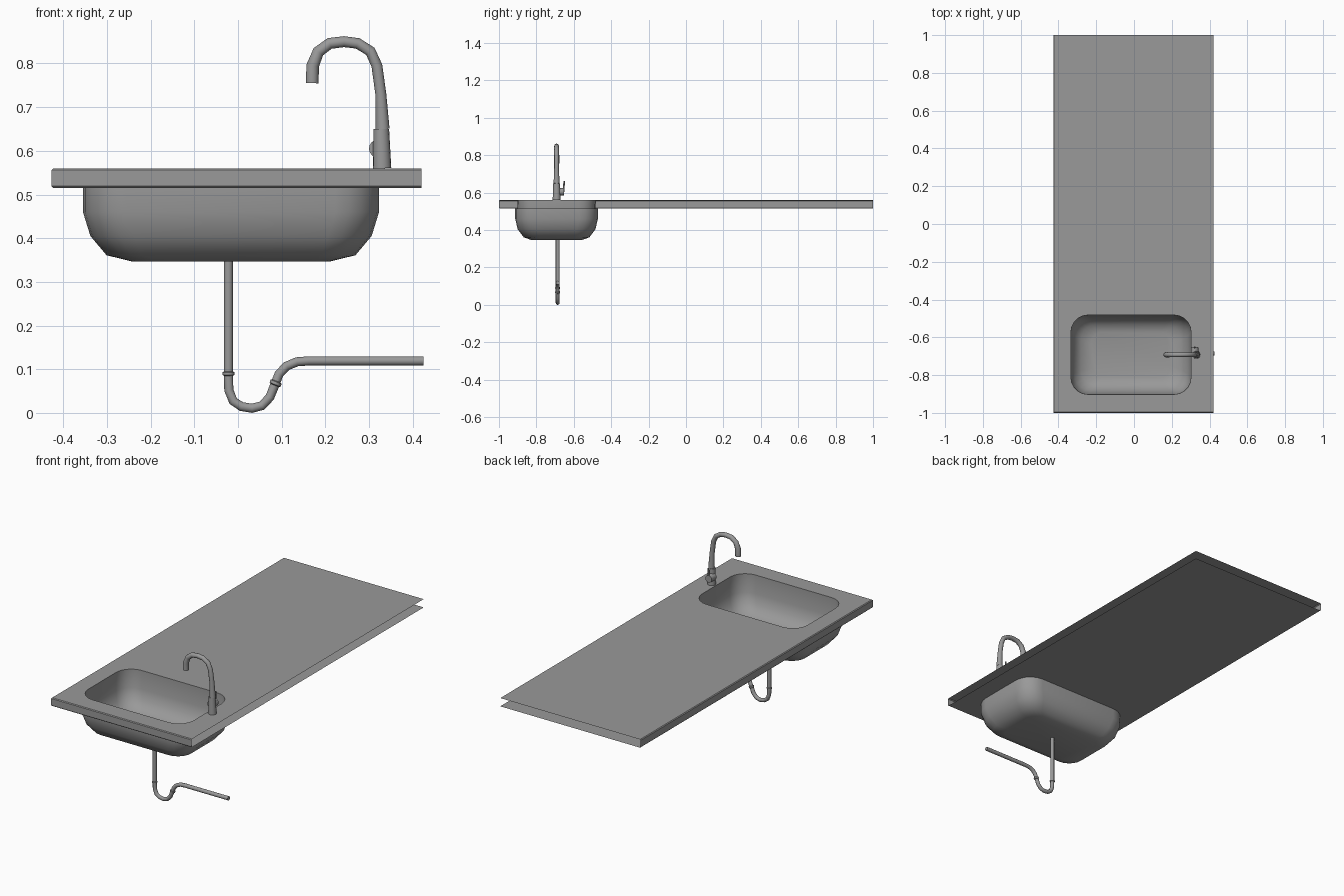
import bpy, bmesh, math
from mathutils import Vector

if "Cube" in bpy.data.objects:
    bpy.data.objects.remove(bpy.data.objects["Cube"], do_unlink=True)

GREY = (0.32, 0.32, 0.32, 1)
steel = bpy.data.materials.new("brushed grey")
steel.use_nodes = True
steel.diffuse_color = GREY
steel.node_tree.nodes["Principled BSDF"].inputs["Base Color"].default_value = GREY


def finish(name, bm, angle=40, fix=True):
    if fix:
        bmesh.ops.recalc_face_normals(bm, faces=bm.faces)
    mesh = bpy.data.meshes.new(name)
    bm.to_mesh(mesh)
    bm.free()
    mesh.materials.append(steel)
    obj = bpy.data.objects.new(name, mesh)
    bpy.context.scene.collection.objects.link(obj)
    bpy.ops.object.select_all(action="DESELECT")
    obj.select_set(True)
    bpy.context.view_layer.objects.active = obj
    bpy.ops.object.shade_smooth_by_angle(angle=math.radians(angle))
    return obj


def skin(bm, rings):
    """Join successive closed rings with quads."""
    for a, b in zip(rings, rings[1:]):
        for i in range(len(a)):
            j = (i + 1) % len(a)
            bm.faces.new((a[i], a[j], b[j], b[i]))


def rounded_ring(bm, hx, hy, r, z, steps=5):
    """Rounded rectangle around the basin centre."""
    ring = []
    for k, (sx, sy) in enumerate([(1, 1), (-1, 1), (-1, -1), (1, -1)]):
        for s in range(steps + 1):
            a = math.pi / 2 * (k + s / steps)
            ring.append(bm.verts.new((BASIN_X + sx * (hx - r) + r * math.cos(a),
                                      BASIN_Y + sy * (hy - r) + r * math.sin(a), z)))
    return ring


def tube(name, path, y, sides=12):
    """Tube along (x, z, radius) points in a plane of constant y."""
    bm = bmesh.new()
    rings = []
    for i, (x, z, r) in enumerate(path):
        p, q = path[max(i - 1, 0)], path[min(i + 1, len(path) - 1)]
        t = Vector((q[0] - p[0], 0, q[1] - p[1])).normalized()
        n = Vector((-t.z, 0, t.x))
        ring = []
        for s in range(sides):
            a = math.tau * s / sides
            v = Vector((x, y, z)) + r * (n * math.cos(a) + Vector((0, 1, 0)) * math.sin(a))
            ring.append(bm.verts.new(v))
        rings.append(ring)
    skin(bm, rings)
    bm.faces.new(rings[0])
    bm.faces.new(rings[-1])
    return finish(name, bm)


def rod(name, start, end, r1, r2, sides=16):
    """Capped cylinder or cone between two points."""
    a, b = Vector(start), Vector(end)
    bm = bmesh.new()
    bmesh.ops.create_cone(bm, cap_ends=True, segments=sides, radius1=r1, radius2=r2,
                          depth=(b - a).length)
    rot = (b - a).to_track_quat("Z", "Y")
    for v in bm.verts:
        v.co = rot @ v.co + (a + b) / 2
    return finish(name, bm)


BASIN_X, BASIN_Y = -0.016, -0.692
X0, X1, Y0, Y1 = -0.427, 0.42, -1.0, 1.0
TOP, LOW, EDGE = 0.56, 0.515, 0.004


# Worktop sheets, each with an opening for the basin
def sheet(name, z, hx, hy, r, up):
    bm = bmesh.new()
    outer = [bm.verts.new((x, y, z)) for x, y in
             [(X0 + EDGE, Y0 + EDGE), (X1, Y0 + EDGE), (X1, Y1), (X0 + EDGE, Y1)]]
    edges = []
    for ring in (outer, rounded_ring(bm, hx, hy, r, z)):
        edges += [bm.edges.new((ring[i - 1], ring[i])) for i in range(len(ring))]
    bmesh.ops.triangle_fill(bm, use_beauty=True, use_dissolve=False, edges=edges)
    for f in bm.faces:
        f.normal_update()
        if f.normal.z * up < 0:
            f.normal_flip()
    finish(name, bm, fix=False)


sheet("worktop_top", TOP, 0.318, 0.21, 0.09, 1)
sheet("worktop_underside", LOW, 0.339, 0.221, 0.1, -1)

# Chamfered rim on the front and right; the other two sides stay open
bm = bmesh.new()
rows = []
for inset, z in [(EDGE, TOP), (0, TOP - EDGE), (0, LOW + EDGE), (EDGE, LOW)]:
    rows.append([bm.verts.new(p) for p in
                 [(X1, Y0 + inset, z), (X0 + inset, Y0 + inset, z), (X0 + inset, Y1, z)]])
for a, b in zip(rows, rows[1:]):
    for i in range(2):
        bm.faces.new((a[i], a[i + 1], b[i + 1], b[i]))
finish("worktop_rim", bm, 30, fix=False)


# Basin: inner bowl and outer shell
def bowl(name, levels, inside):
    bm = bmesh.new()
    rings = [rounded_ring(bm, *lv) for lv in levels]
    skin(bm, rings)
    floor = bm.faces.new(rings[-1])
    bmesh.ops.recalc_face_normals(bm, faces=bm.faces)
    floor.normal_update()
    if (floor.normal.z > 0) != inside:
        bmesh.ops.reverse_faces(bm, faces=bm.faces)
    finish(name, bm, 50, fix=False)


bowl("basin_inside", [(0.318, 0.21, 0.09, TOP), (0.317, 0.207, 0.09, 0.46),
                      (0.3, 0.19, 0.09, 0.41), (0.265, 0.16, 0.08, 0.372),
                      (0.21, 0.12, 0.06, 0.36)], True)
bowl("basin_shell", [(0.339, 0.221, 0.1, LOW), (0.339, 0.221, 0.1, 0.46),
                     (0.322, 0.208, 0.1, 0.405), (0.285, 0.175, 0.08, 0.361),
                     (0.228, 0.135, 0.06, 0.347)], False)

# Tap: base, swan neck, valve and lever
TAP_Y = -0.692
rod("tap_base", (0.33, TAP_Y, TOP), (0.328, TAP_Y, 0.65), 0.021, 0.018)
tube("tap_neck", [(0.331, 0.65, 0.016), (0.327, 0.73, 0.0125), (0.318, 0.795, 0.0125),
                  (0.303, 0.828, 0.0125), (0.274, 0.846, 0.0125), (0.243, 0.85, 0.0125),
                  (0.21, 0.846, 0.013), (0.184, 0.827, 0.0135), (0.171, 0.795, 0.0145),
                  (0.17, 0.755, 0.0145)], TAP_Y)
rod("tap_valve", (0.321, TAP_Y, 0.605), (0.321, -0.652, 0.605), 0.021, 0.019)
rod("tap_lever", (0.321, -0.655, 0.605), (0.321, -0.651, 0.663), 0.005, 0.004, 8)

# Drain pipe with its trap and two collars
PIPE_Y, R = -0.686, 0.0105
path = [(-0.022, 0.35), (-0.022, 0.09), (-0.021, 0.052), (-0.011, 0.027), (0.008, 0.0145),
        (0.032, R), (0.055, 0.0165), (0.073, 0.036), (0.085, 0.066), (0.094, 0.089),
        (0.111, 0.107), (0.135, 0.117), (0.162, 0.119), (0.425, 0.119)]
tube("drain_pipe", [(x, z, R) for x, z in path], PIPE_Y)
for name, x, z, dx, dz in [("upper_collar", -0.022, 0.09, 0, 0.005),
                           ("lower_collar", 0.086, 0.068, 0.002, 0.005)]:
    tube(name, [(x + k * dx, z + k * dz, r) for k, r in
                [(-1, R), (-0.6, 0.0135), (0.6, 0.0135), (1, R)]], PIPE_Y)
